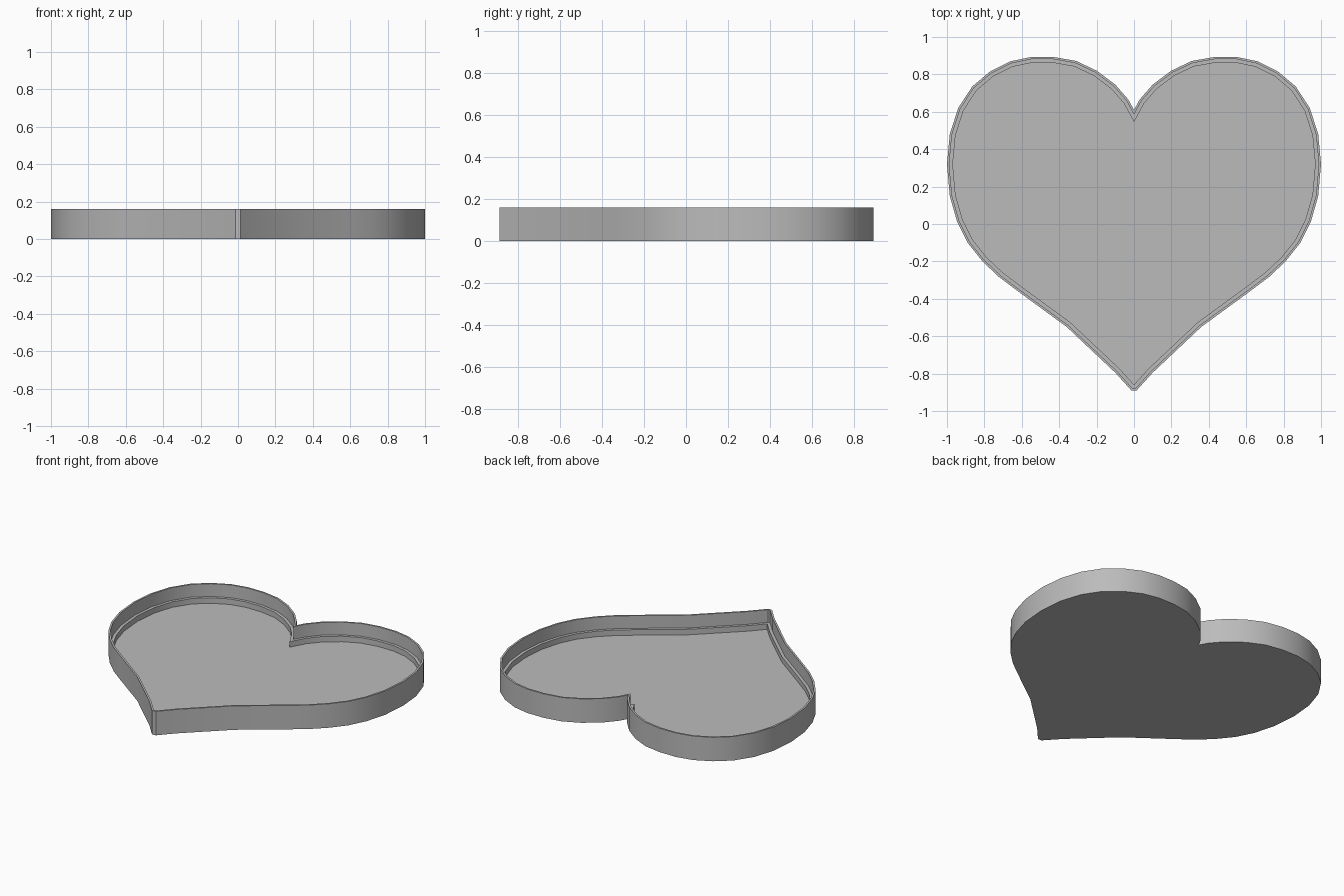
import bpy
import bmesh
import math
from mathutils import Vector

cube = bpy.data.objects.get("Cube")
if cube:
    bpy.data.objects.remove(cube, do_unlink=True)

grey = bpy.data.materials.new("light grey")
grey.use_nodes = True
colour = (0.5, 0.5, 0.5, 1)
grey.diffuse_color = colour
grey.node_tree.nodes["Principled BSDF"].inputs["Base Color"].default_value = colour

# Half of the heart outline, from the notch round to the blunt tip
notch = (0, 0.61)
half = [(0.03, 0.665), (0.10, 0.745), (0.20, 0.82), (0.31, 0.872),
        (0.43, 0.893), (0.55, 0.893), (0.66, 0.87), (0.77, 0.815),
        (0.865, 0.735), (0.94, 0.62), (0.985, 0.48), (1.0, 0.32),
        (0.985, 0.15), (0.945, 0.01), (0.89, -0.10), (0.81, -0.20),
        (0.72, -0.285), (0.62, -0.36), (0.36, -0.55), (0.10, -0.795),
        (0.014, -0.89)]
outline = [Vector(p) for p in
           [notch] + half + [(-x, y) for x, y in reversed(half)]]


def inset(points, distance):
    """Move a clockwise outline inwards with mitred corners."""
    result = []
    for i, p in enumerate(points):
        a = (p - points[i - 1]).normalized()
        b = (points[(i + 1) % len(points)] - p).normalized()
        na, nb = Vector((a.y, -a.x)), Vector((b.y, -b.x))
        result.append(p + (na + nb) * distance / (1 + na.dot(nb)))
    return result


# Wall section as (inset, height): outer wall, rim, ledge, inner wall
section = [(0, 0), (0, 0.16), (0.012, 0.16), (0.012, 0.075),
           (0.031, 0.075), (0.031, 0.038)]

bm = bmesh.new()
loops = [[bm.verts.new((p.x, p.y, z)) for p in inset(outline, d)]
         for d, z in section]
for low, high in zip(loops, loops[1:]):
    for i in range(len(low)):
        bm.faces.new((low[i - 1], low[i], high[i], high[i - 1]))

# Underside and tray floor
bm.faces.new(loops[0])
bm.faces.new(loops[-1])
bmesh.ops.recalc_face_normals(bm, faces=bm.faces)

mesh = bpy.data.meshes.new("heart_tray")
bm.to_mesh(mesh)
bm.free()
mesh.materials.append(grey)
tray = bpy.data.objects.new("heart_tray", mesh)
bpy.context.collection.objects.link(tray)

# Smooth curved walls with crisp rim, ledge and tip
bpy.ops.object.select_all(action='DESELECT')
tray.select_set(True)
bpy.context.view_layer.objects.active = tray
bpy.ops.object.shade_smooth_by_angle(angle=math.radians(30))
